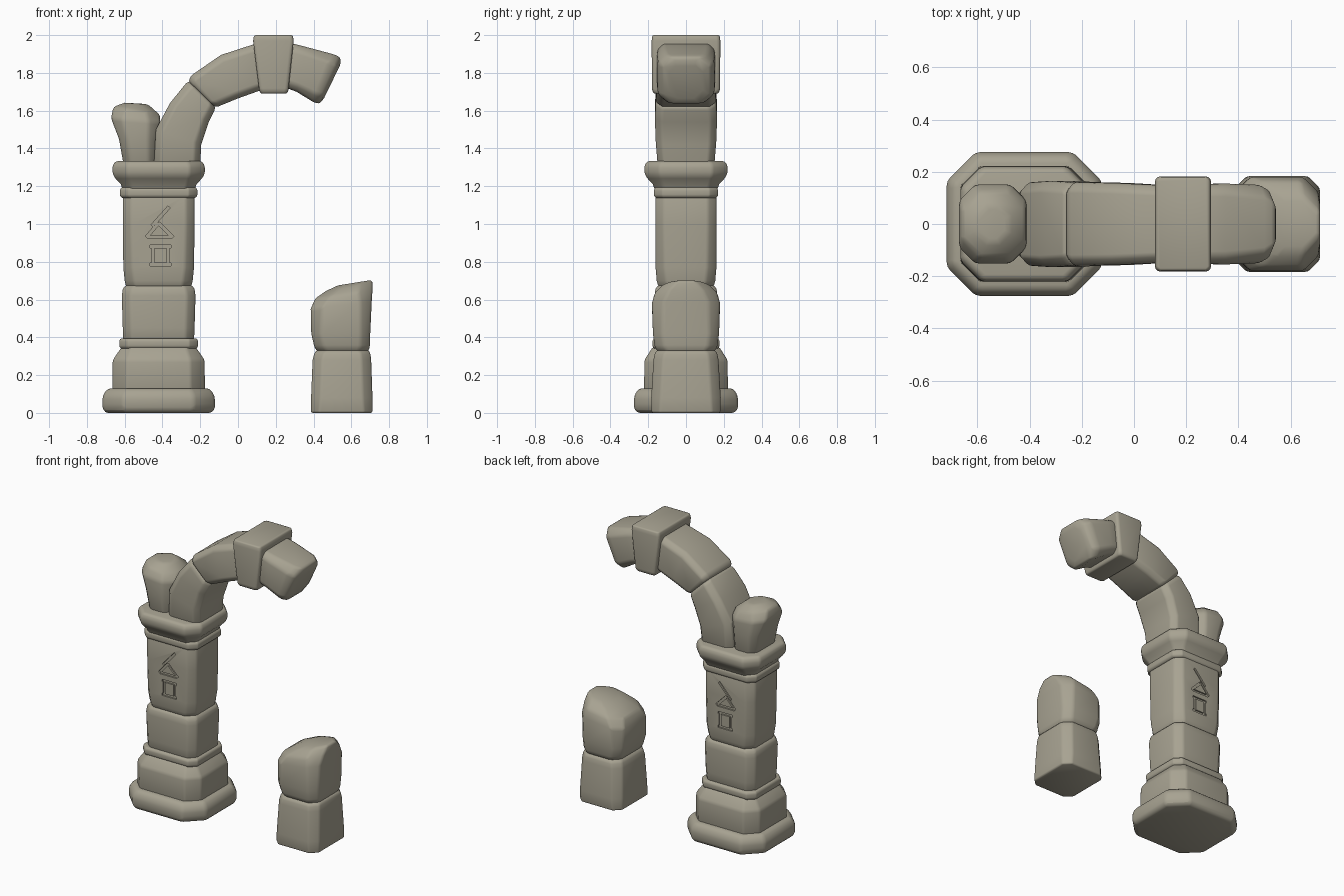
import bpy, bmesh, math
from mathutils import Vector

stone_mat = bpy.data.materials.new("weathered stone")
stone_mat.diffuse_color = (0.39, 0.365, 0.287, 1)


def finish(ob):
    """Apply modifiers and smooth the soft edges."""
    bpy.ops.object.select_all(action='DESELECT')
    ob.select_set(True)
    bpy.context.view_layer.objects.active = ob
    bpy.ops.object.convert(target='MESH')
    bpy.ops.object.shade_smooth_by_angle(angle=math.radians(48))


def loft(name, stations, bevel=0.012, done=True):
    """Skin chamfered-rectangle sections. Station: x0, z0, x1, z1, half depth, chamfer."""
    bm = bmesh.new()
    rings = []
    for x0, z0, x1, z1, hy, c in stations:
        a, b = Vector((x0, 0, z0)), Vector((x1, 0, z1))
        u, h, m = (b - a).normalized(), (b - a).length / 2, (a + b) / 2
        pts = [(h - c, -hy), (h, c - hy), (h, hy - c), (h - c, hy),
               (c - h, hy), (-h, hy - c), (-h, c - hy), (c - h, -hy)]
        rings.append([bm.verts.new(m + u * p + Vector((0, q, 0))) for p, q in pts])
    for r, s in zip(rings, rings[1:]):
        for i in range(8):
            j = (i + 1) % 8
            bm.faces.new((r[i], r[j], s[j], s[i]))
    bm.faces.new(rings[0][::-1])
    bm.faces.new(rings[-1])
    bmesh.ops.recalc_face_normals(bm, faces=bm.faces)
    me = bpy.data.meshes.new(name)
    bm.to_mesh(me)
    bm.free()
    me.materials.append(stone_mat)
    ob = bpy.data.objects.new(name, me)
    bpy.context.collection.objects.link(ob)
    mod = ob.modifiers.new("worn edges", 'BEVEL')
    mod.width, mod.segments = bevel, 2
    mod.limit_method, mod.angle_limit = 'ANGLE', math.radians(25)
    if done:
        finish(ob)
    return ob


def tier(name, rows, cx=-0.42, **kw):
    """Level courses. Row: z, half width, half depth, chamfer."""
    return loft(name, [(cx - w, z, cx + w, z, d, c) for z, w, d, c in rows], **kw)


# pedestal
tier("plinth", [(0, .285, .262, .11), (.03, .297, .275, .11), (.09, .297, .275, .11),
                (.13, .27, .25, .10)], bevel=.018)
tier("pedestal", [(.11, .245, .222, .075), (.28, .243, .22, .075), (.35, .195, .175, .05)])
tier("lower_band", [(.34, .20, .168, .04), (.352, .208, .178, .045),
                    (.383, .208, .178, .045), (.395, .20, .168, .04)], bevel=.006)

# shaft
tier("lower_shaft", [(.38, .187, .155, .045), (.45, .19, .162, .045),
                     (.62, .195, .166, .045), (.655, .19, .162, .045), (.675, .178, .15, .045)])
shaft = tier("upper_shaft", [(.665, .172, .146, .05), (.70, .18, .155, .05), (.77, .187, .161, .048),
                             (1.0, .19, .162, .045), (1.16, .19, .162, .045)], done=False)

# carved ornament on both broad faces of the shaft
strokes = [(-.485, .93, -.42, 1.005), (-.42, 1.005, -.345, .93), (-.48, .93, -.35, .93),
           (-.465, .88, -.355, .88), (-.45, .88, -.45, .785), (-.37, .88, -.37, .785),
           (-.465, .785, -.355, .785), (-.455, .99, -.365, 1.09)]
bm = bmesh.new()
for x0, z0, x1, z1 in strokes:
    d = Vector((x1 - x0, 0, z1 - z0))
    n = Vector((-d.z, 0, d.x)).normalized() * .008
    for y0, y1 in ((-.20, -.151), (.151, .20)):
        quad = [Vector((x0, y0, z0)) - n, Vector((x1, y0, z1)) - n,
                Vector((x1, y0, z1)) + n, Vector((x0, y0, z0)) + n]
        f = bm.faces.new([bm.verts.new(p) for p in quad])
        ext = bmesh.ops.extrude_face_region(bm, geom=[f])
        bmesh.ops.translate(bm, vec=(0, y1 - y0, 0),
                            verts=[v for v in ext['geom'] if isinstance(v, bmesh.types.BMVert)])
bmesh.ops.recalc_face_normals(bm, faces=bm.faces)
cut_mesh = bpy.data.meshes.new("ornament_cutter")
bm.to_mesh(cut_mesh)
bm.free()
cut_mesh.materials.append(stone_mat)
cutter = bpy.data.objects.new("ornament_cutter", cut_mesh)
bpy.context.collection.objects.link(cutter)
cutter.hide_render = True
mod = shaft.modifiers.new("carving", 'BOOLEAN')
mod.object, mod.operation, mod.solver, mod.use_self = cutter, 'DIFFERENCE', 'EXACT', True
finish(shaft)
bpy.data.objects.remove(cutter)

# capital
tier("upper_band", [(1.138, .195, .16, .04), (1.15, .205, .17, .045),
                    (1.182, .205, .17, .045), (1.195, .195, .16, .04)], bevel=.006)
tier("capital", [(1.18, .19, .165, .05), (1.21, .20, .175, .05), (1.25, .237, .212, .075),
                 (1.275, .244, .22, .08), (1.31, .244, .22, .08), (1.333, .228, .205, .075)])

# broken stone leaning away on the outer side
loft("outer_stone", [(-.605, 1.31, -.435, 1.31, .135, .04), (-.63, 1.45, -.43, 1.45, .148, .045),
                     (-.672, 1.56, -.412, 1.54, .152, .06), (-.66, 1.62, -.415, 1.585, .125, .07),
                     (-.60, 1.642, -.48, 1.635, .07, .04)], bevel=.015)

# arch stones
loft("arch_stone_1", [(-.445, 1.31, -.20, 1.31, .15, .035), (-.435, 1.50, -.195, 1.42, .16, .035),
                      (-.36, 1.64, -.155, 1.54, .165, .035), (-.275, 1.745, -.125, 1.60, .16, .035),
                      (-.26, 1.755, -.12, 1.62, .15, .035)])
loft("arch_stone_2", [(-.262, 1.755, -.125, 1.62, .15, .03), (-.25, 1.785, -.105, 1.622, .16, .03),
                      (-.09, 1.895, 0, 1.665, .157, .03), (.11, 1.96, .14, 1.715, .148, .03)])
loft("keystone", [(.12, 1.69, .26, 1.69, .17, .012), (.112, 1.71, .267, 1.71, .18, .012),
                  (.08, 1.97, .295, 1.97, .182, .012), (.085, 2.0, .29, 2.0, .178, .012)], bevel=.01)
loft("arch_stone_3", [(.25, 1.965, .23, 1.73, .15, .03), (.35, 1.94, .31, 1.70, .155, .035),
                      (.50, 1.90, .40, 1.645, .15, .045), (.54, 1.885, .43, 1.635, .13, .05),
                      (.545, 1.85, .455, 1.665, .09, .05)], bevel=.015)

# detached stump of the other pillar
loft("stump_lower", [(.385, 0, .712, 0, .183, .045), (.387, .08, .712, .08, .184, .05),
                     (.395, .28, .705, .28, .172, .05), (.405, .32, .70, .32, .165, .05),
                     (.425, .335, .685, .335, .145, .05)])
loft("stump_upper", [(.425, .32, .685, .32, .145, .05), (.405, .345, .698, .345, .165, .05),
                     (.388, .42, .70, .42, .175, .05), (.385, .55, .708, .59, .18, .06),
                     (.408, .605, .712, .65, .165, .075), (.465, .645, .712, .69, .125, .07),
                     (.53, .675, .71, .704, .085, .05)], bevel=.015)
